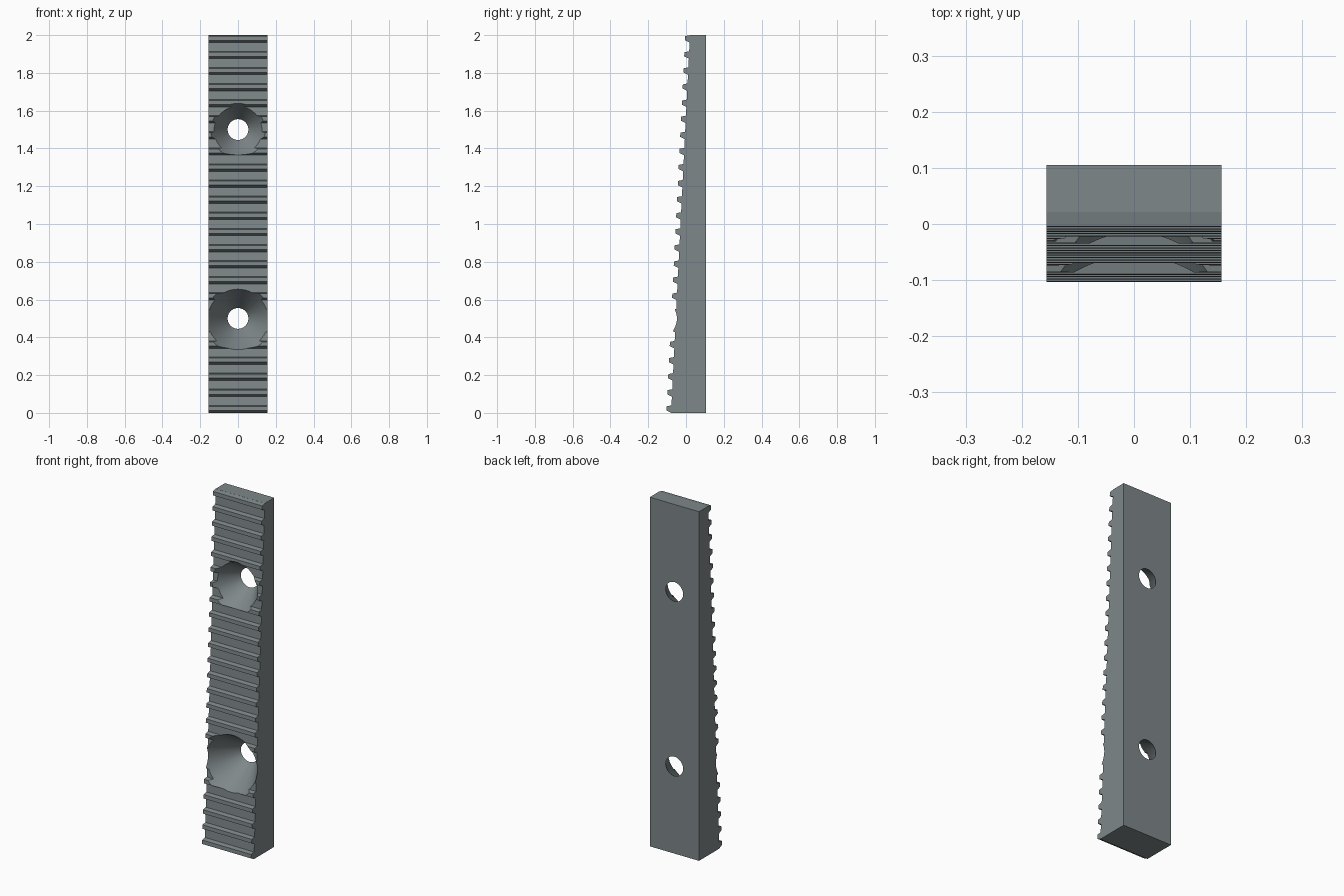
import bpy, bmesh, math

if "Cube" in bpy.data.objects:
    bpy.data.objects.remove(bpy.data.objects["Cube"])

HALF_W, BACK, HEIGHT = 0.156, 0.105, 2.0
TEETH, FIRST, PITCH, DEPTH = 24, 0.022, 0.0852, 0.025

grey = bpy.data.materials.new("steel grey")
grey.diffuse_color = (0.21, 0.245, 0.25, 1)
grey.use_nodes = True
grey.node_tree.nodes["Principled BSDF"].inputs["Base Color"].default_value = grey.diffuse_color


def root_y(z):
    """Depth of the sloping front face between the teeth."""
    return -0.079 + 0.05 * z


# side profile: flat back, tapered front with a rack of teeth
profile = [(BACK, HEIGHT), (BACK, 0.0), (root_y(0), 0.0)]
for i in range(TEETH):
    c = FIRST + i * PITCH
    for dz, out in ((-0.021, 0), (-0.009, 1), (0.013, 1), (0.018, 0)):
        z = min(c + dz, HEIGHT)
        profile.append((root_y(z) - DEPTH * out, z))
profile.append((root_y(HEIGHT), HEIGHT))

# toothed wedge bar, extruded across its width
bm = bmesh.new()
face = bm.faces.new([bm.verts.new((-HALF_W, y, z)) for y, z in profile])
ext = bmesh.ops.extrude_face_region(bm, geom=[face])
bmesh.ops.translate(bm, vec=(2 * HALF_W, 0, 0),
                    verts=[v for v in ext["geom"] if isinstance(v, bmesh.types.BMVert)])
bmesh.ops.remove_doubles(bm, verts=bm.verts, dist=1e-5)
bmesh.ops.recalc_face_normals(bm, faces=bm.faces)
mesh = bpy.data.meshes.new("toothed_bar")
bm.to_mesh(mesh)
bm.free()
mesh.materials.append(grey)
bar = bpy.data.objects.new("toothed_bar", mesh)
bpy.context.collection.objects.link(bar)

# two conical screw holes, narrow at the back and wide at the front
for n, z in enumerate((0.5, 1.5)):
    y0, y1 = BACK + 0.01, -0.2
    bpy.ops.mesh.primitive_cone_add(
        vertices=64, radius1=0.055 - 0.66 * 0.01, radius2=0.055 + 0.66 * (BACK - y1),
        depth=y0 - y1, location=(0, (y0 + y1) / 2, z), rotation=(math.pi / 2, 0, 0))
    cutter = bpy.context.object
    cutter.name = f"screw_hole_cutter_{n + 1}"
    cutter.data.materials.append(grey)
    cutter.hide_render = True
    cutter.hide_viewport = True
    cut = bar.modifiers.new(f"screw_hole_{n + 1}", "BOOLEAN")
    cut.operation, cut.solver, cut.object = "DIFFERENCE", "EXACT", cutter

# apply the holes, then smooth only the cone walls
bpy.ops.object.select_all(action="DESELECT")
bpy.context.view_layer.objects.active = bar
bar.select_set(True)
for m in list(bar.modifiers):
    bpy.ops.object.modifier_apply(modifier=m.name)
bpy.ops.object.shade_smooth_by_angle(angle=math.radians(15))
